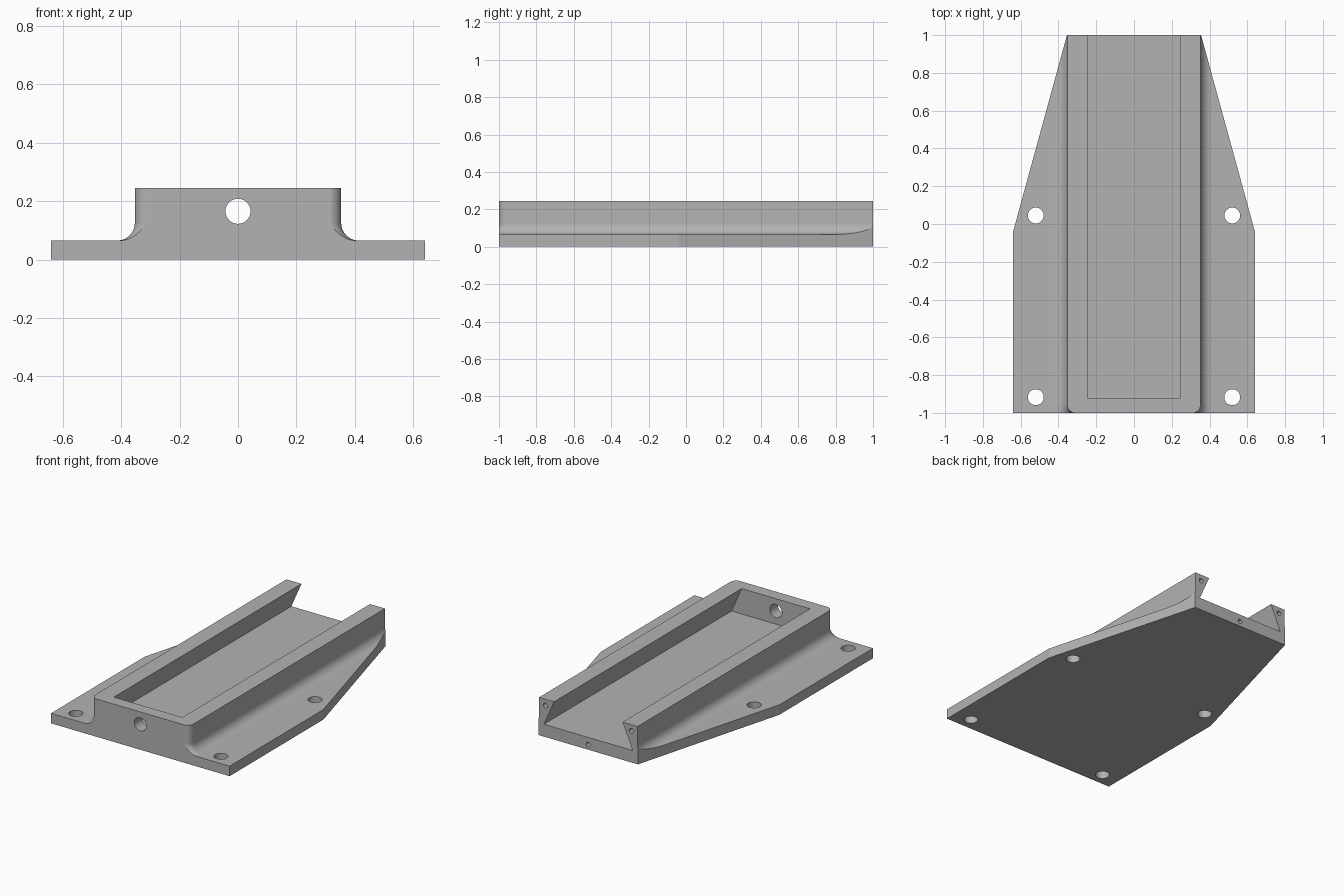
import bpy, bmesh, math
from math import sin, cos, pi, radians
from mathutils import Matrix

if "Cube" in bpy.data.objects:
    bpy.data.objects.remove(bpy.data.objects["Cube"], do_unlink=True)

HALF, TOP, PLATE = 0.353, 0.245, 0.065    # rail half width, heights
CORNER, FILLET, STEPS = 0.045, 0.06, 10
FRONT = -1.001


def add_object(name, bm):
    bmesh.ops.recalc_face_normals(bm, faces=bm.faces)
    mesh = bpy.data.meshes.new(name)
    bm.to_mesh(mesh)
    bm.free()
    obj = bpy.data.objects.new(name, mesh)
    bpy.context.collection.objects.link(obj)
    return obj


def loft(name, rings):
    """Skin a list of closed point rings and cap both ends."""
    bm = bmesh.new()
    rows = [[bm.verts.new(p) for p in ring] for ring in rings]
    n = len(rows[0])
    for a, b in zip(rows, rows[1:]):
        for i in range(n):
            j = (i + 1) % n
            bm.faces.new((a[i], a[j], b[j], b[i]))
    bm.faces.new(rows[0])
    bm.faces.new(rows[-1])
    return add_object(name, bm)


def cylinder(name, center, radius, depth, axis="Z"):
    bm = bmesh.new()
    turn = Matrix.Rotation(pi / 2, 4, "X") if axis == "Y" else Matrix()
    bmesh.ops.create_cone(bm, cap_ends=True, segments=32, radius1=radius,
                          radius2=radius, depth=depth,
                          matrix=Matrix.Translation(center) @ turn)
    return add_object(name, bm)


def boolean(obj, cutter, operation="DIFFERENCE"):
    mod = obj.modifiers.new("cut", "BOOLEAN")
    mod.object, mod.operation, mod.solver = cutter, operation, "EXACT"
    cutter.hide_render = True
    bpy.context.view_layer.objects.active = obj
    bpy.ops.object.modifier_apply(modifier=mod.name)
    bpy.data.objects.remove(cutter, do_unlink=True)


def rail_ring(offset, z):
    """Rail outline with rounded front corners, grown outward by offset."""
    r = CORNER + offset
    right = []
    for i in range(STEPS + 1):
        a = pi / 2 * i / STEPS
        right.append((HALF - CORNER + r * cos(a), FRONT + CORNER - r * sin(a), z))
    right.insert(0, (HALF + offset, 1.2 + offset, z))
    return right + [(-x, y, z) for x, y, z in reversed(right)]


# Base flange blending through a fillet into the raised rail
rings = [rail_ring(1, 0), rail_ring(1, PLATE)]
for i in range(STEPS + 1):
    a = pi / 2 * i / STEPS
    rings.append(rail_ring(FILLET * (1 - sin(a)), PLATE + FILLET * (1 - cos(a))))
rings.append(rail_ring(0, TOP))
body = loft("mounting_bracket", rings)

# Trim to the tapered flange outline
side = [(0.64, -1), (0.64, -0.04), (0.355, 1)]
outline = side + [(-x, y) for x, y in reversed(side)]
trim = loft("outline_trim", [[(x, y, z) for x, y in outline] for z in (-0.2, 0.5)])
boolean(body, trim, "INTERSECT")

# Dovetail channel, open at the back
dovetail = [(0.318, 0.08), (0.221, 0.3), (-0.221, 0.3), (-0.318, 0.08)]
boolean(body, loft("channel_cutter",
                   [[(x, y, z) for x, z in dovetail] for y in (-0.92, 1.3)]))

# Flange bolt holes and small blind screw holes in the back end
for s in (-1, 1):
    for y in (-0.917, 0.045):
        boolean(body, cylinder("bolt_hole", (s * 0.52, y, 0), 0.042, 0.4))
    boolean(body, cylinder("screw_hole", (s * 0.308, 1, 0.204), 0.015, 0.2, "Y"))
boolean(body, cylinder("lower_screw_hole", (0, 1, 0.033), 0.015, 0.2, "Y"))

# Hole through the front wall
boolean(body, cylinder("front_hole", (0, -0.96, 0.165), 0.043, 0.2, "Y"))

# Plain grey finish
grey = bpy.data.materials.new("plain_grey")
grey.use_nodes = True
color = (0.45, 0.45, 0.45, 1)
grey.diffuse_color = color
grey.node_tree.nodes["Principled BSDF"].inputs["Base Color"].default_value = color
body.data.materials.clear()
body.data.materials.append(grey)
for face in body.data.polygons:
    face.material_index = 0

bpy.ops.object.select_all(action="DESELECT")
body.select_set(True)
bpy.context.view_layer.objects.active = body
bpy.ops.object.shade_smooth_by_angle(angle=radians(14))
weighted = body.modifiers.new("weighted_normals", "WEIGHTED_NORMAL")
weighted.keep_sharp = True
